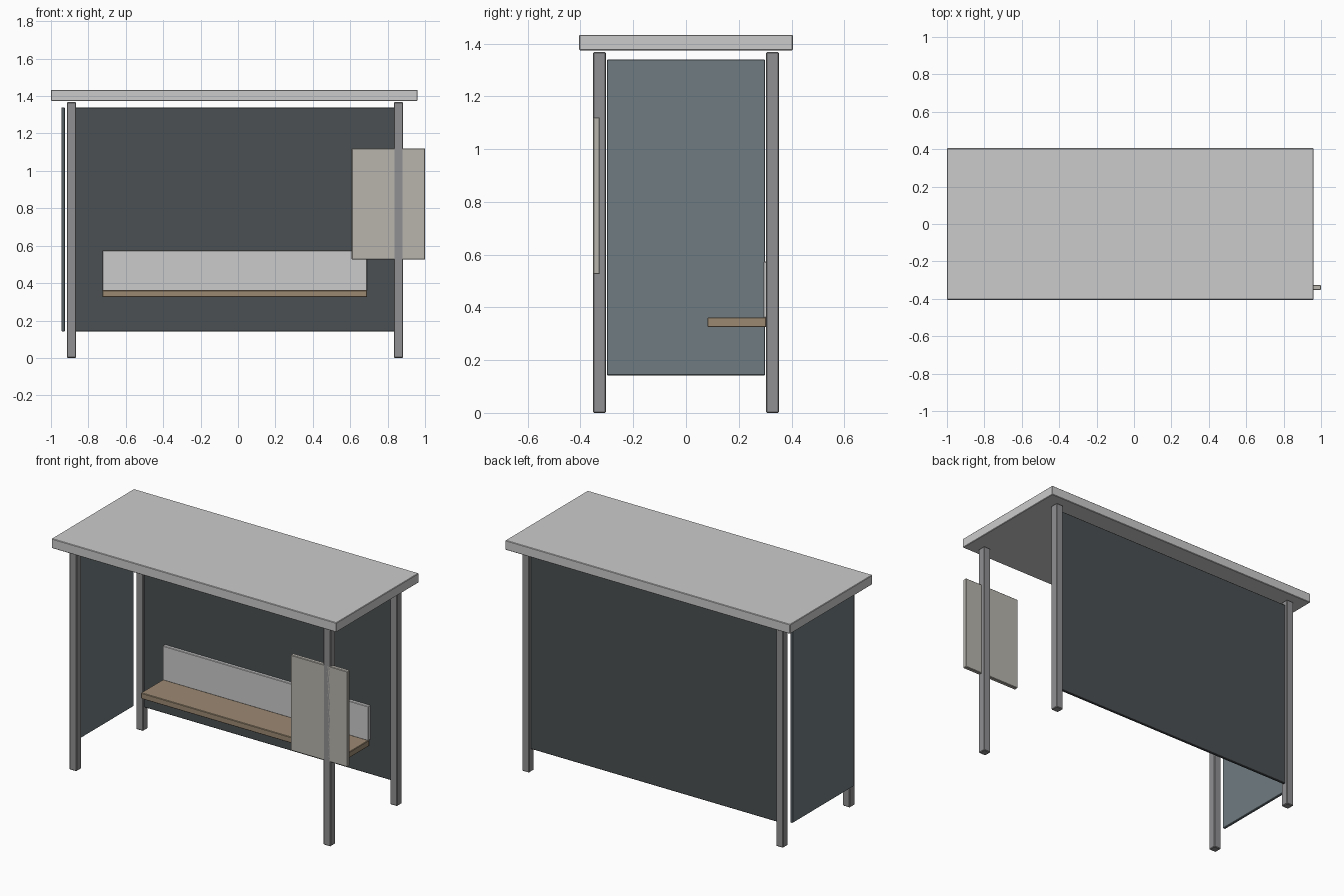
import bpy

if "Cube" in bpy.data.objects:
    bpy.data.objects.remove(bpy.data.objects["Cube"])


def material(name, rgb):
    m = bpy.data.materials.new(name)
    m.diffuse_color = (*rgb, 1)
    m.use_nodes = True
    m.node_tree.nodes["Principled BSDF"].inputs["Base Color"].default_value = m.diffuse_color
    return m


def box(name, x, y, z, mat=None, bevel=0.003):
    """Softly bevelled box from (min, max) ranges on each axis."""
    ranges = (x, y, z)
    bpy.ops.mesh.primitive_cube_add(size=1, location=[(a + b) / 2 for a, b in ranges])
    ob = bpy.context.object
    ob.name = name
    ob.scale = [b - a for a, b in ranges]
    bpy.ops.object.transform_apply(location=False, rotation=False, scale=True)
    mod = ob.modifiers.new("edge_bevel", 'BEVEL')
    mod.width = bevel
    mod.segments = 1
    if mat:
        ob.data.materials.append(mat)
    return ob


metal = material("metal", (0.28, 0.28, 0.29))
dark = material("dark_panel", (0.07, 0.08, 0.085))
glass = material("tinted_panel", (0.16, 0.20, 0.22))
wood = material("wood", (0.33, 0.25, 0.17))
board = material("board", (0.48, 0.46, 0.42))

# Roof slab
box("roof", (-1.0, 0.96), (-0.405, 0.405), (1.374, 1.433))

# Four corner posts
for side, x in (("left", -0.89), ("right", 0.858)):
    for end, y in (("front", -0.328), ("back", 0.328)):
        box(f"{end}_{side}_post", (x - 0.0245, x + 0.0245),
            (y - 0.0245, y + 0.0245), (0, 1.368), metal, 0.004)

# Back wall and left side wall
box("back_panel", (-0.872, 0.84), (0.319, 0.335), (0.142, 1.34), dark)
box("side_panel", (-0.943, -0.926), (-0.30, 0.30), (0.142, 1.34), glass)

# Bench seat and backrest
box("seat", (-0.725, 0.691), (0.081, 0.305), (0.325, 0.362), wood)
box("backrest", (-0.725, 0.691), (0.293, 0.316), (0.36, 0.574))

# Notice board on the front right post
box("notice_board", (0.608, 1.0), (-0.3525, -0.327), (0.526, 1.12), board)
